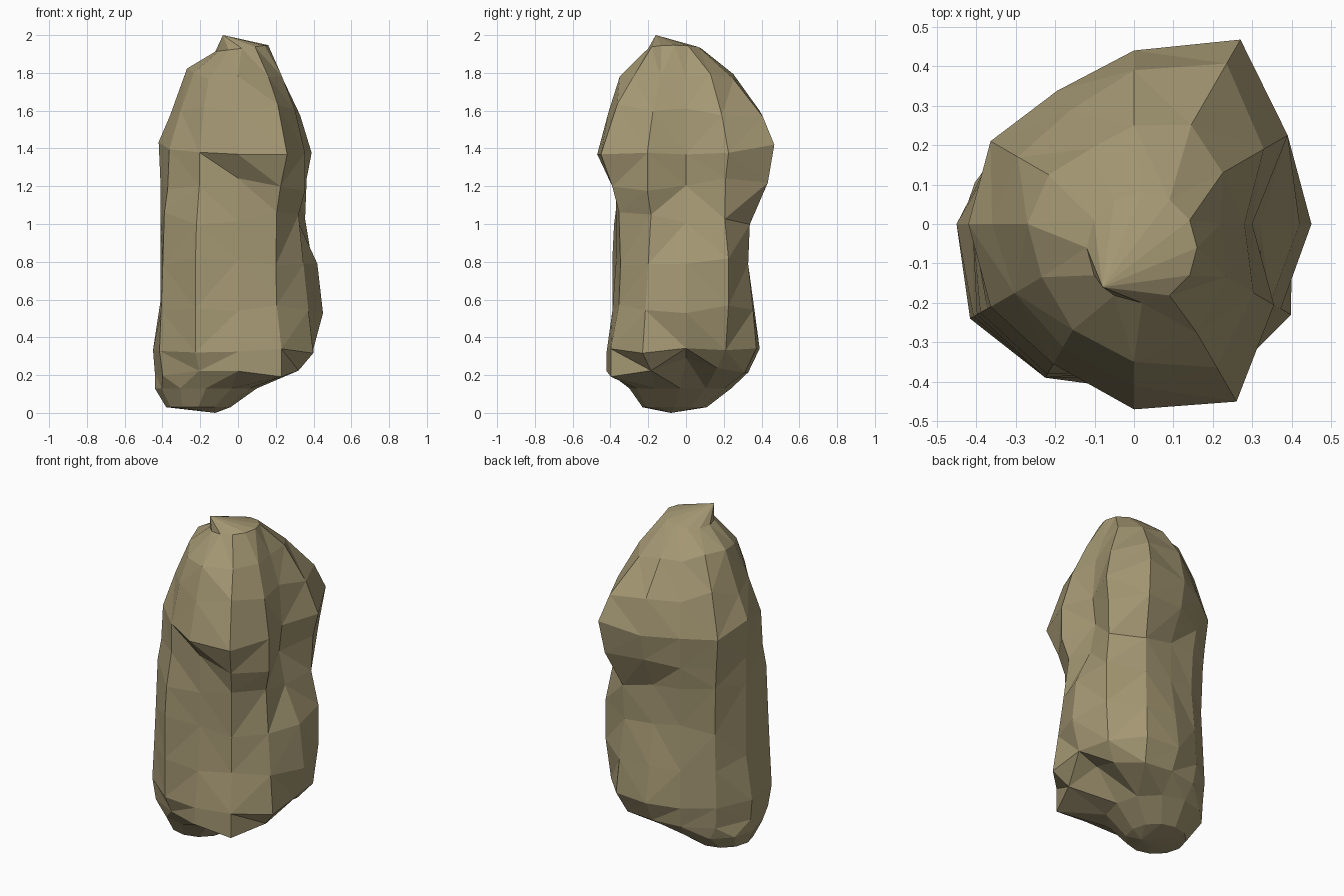
import bpy, bmesh, math, random

if "Cube" in bpy.data.objects:
    bpy.data.objects.remove(bpy.data.objects["Cube"])

random.seed(4)
N = 12  # sides; angle 0 is +x, going round through the back (+y)

# Main cross-sections of the boulder: height, then radius every 30 degrees
SECTIONS = [
    (0.21, .27, .33, .36, .33, .35, .39, .44, .46, .41, .42, .46, .37),
    (0.33, .40, .42, .43, .39, .37, .40, .45, .48, .45, .42, .46, .46),
    (0.56, .45, .45, .41, .36, .36, .39, .41, .47, .45, .39, .41, .43),
    (0.80, .42, .45, .38, .32, .34, .38, .41, .46, .45, .37, .40, .40),
    (1.03, .32, .41, .39, .32, .35, .39, .41, .45, .44, .37, .41, .37),
    (1.21, .28, .42, .50, .41, .37, .40, .41, .43, .41, .37, .45, .41),
    (1.40, .30, .45, .54, .44, .39, .42, .42, .42, .41, .47, .52, .41),
    (1.60, .28, .38, .47, .39, .33, .34, .36, .35, .36, .41, .42, .35),
    (1.80, .22, .26, .29, .25, .22, .25, .27, .27, .31, .35, .32, .27),
]
# Off-centre rings: height, centre x, centre y, radius
FOOT = [(0.03, -.21, -.06, .17), (0.13, -.17, -.03, .27)]
CROWN = [(1.93, .02, -.06, .14)]

bm = bmesh.new()


def ring(z, cx, cy, radii, jitter=0.0, tilt=0.0):
    verts = []
    for i, r in enumerate(radii):
        a = math.tau * i / N
        x, y = r * math.cos(a), r * math.sin(a)
        dz = random.uniform(-jitter, jitter) + tilt * x
        verts.append(bm.verts.new((cx + x, cy + y, z + dz)))
    return verts


# Foot, body and crown rings from bottom to top
rings = [ring(z, x, y, [r] * N) for z, x, y, r in FOOT]
for z, *radii in SECTIONS:
    rings.append(ring(z, 0, 0, radii, 0.015 if z < 0.4 else 0.035))
rings += [ring(z, x, y, [r] * N, tilt=0.12) for z, x, y, r in CROWN]

# Hollow under the body on the right side, beside the foot
for i, lift in ((0, .07), (1, .04), (11, .02), (10, -.02)):
    rings[2][i].co.z += lift

# Skin between the rings
for low, high in zip(rings, rings[1:]):
    for i in range(N):
        j = (i + 1) % N
        bm.faces.new((low[i], low[j], high[j], high[i]))

# Bottom point and peak
bottom = bm.verts.new((-.12, -.08, 0))
peak = bm.verts.new((-.08, -.16, 2.0))
for i in range(N):
    j = (i + 1) % N
    bm.faces.new((bottom, rings[0][j], rings[0][i]))
    bm.faces.new((peak, rings[-1][i], rings[-1][j]))

# Angular facets
bmesh.ops.triangulate(bm, faces=bm.faces[:], quad_method='SHORT_EDGE')
bmesh.ops.recalc_face_normals(bm, faces=bm.faces[:])

mesh = bpy.data.meshes.new("boulder")
bm.to_mesh(mesh)
bm.free()
boulder = bpy.data.objects.new("boulder", mesh)
bpy.context.collection.objects.link(boulder)

# Sandy stone colour
stone = bpy.data.materials.new("stone")
stone.diffuse_color = (0.37, 0.31, 0.17, 1)
stone.use_nodes = True
stone.node_tree.nodes["Principled BSDF"].inputs["Base Color"].default_value = stone.diffuse_color
mesh.materials.append(stone)
